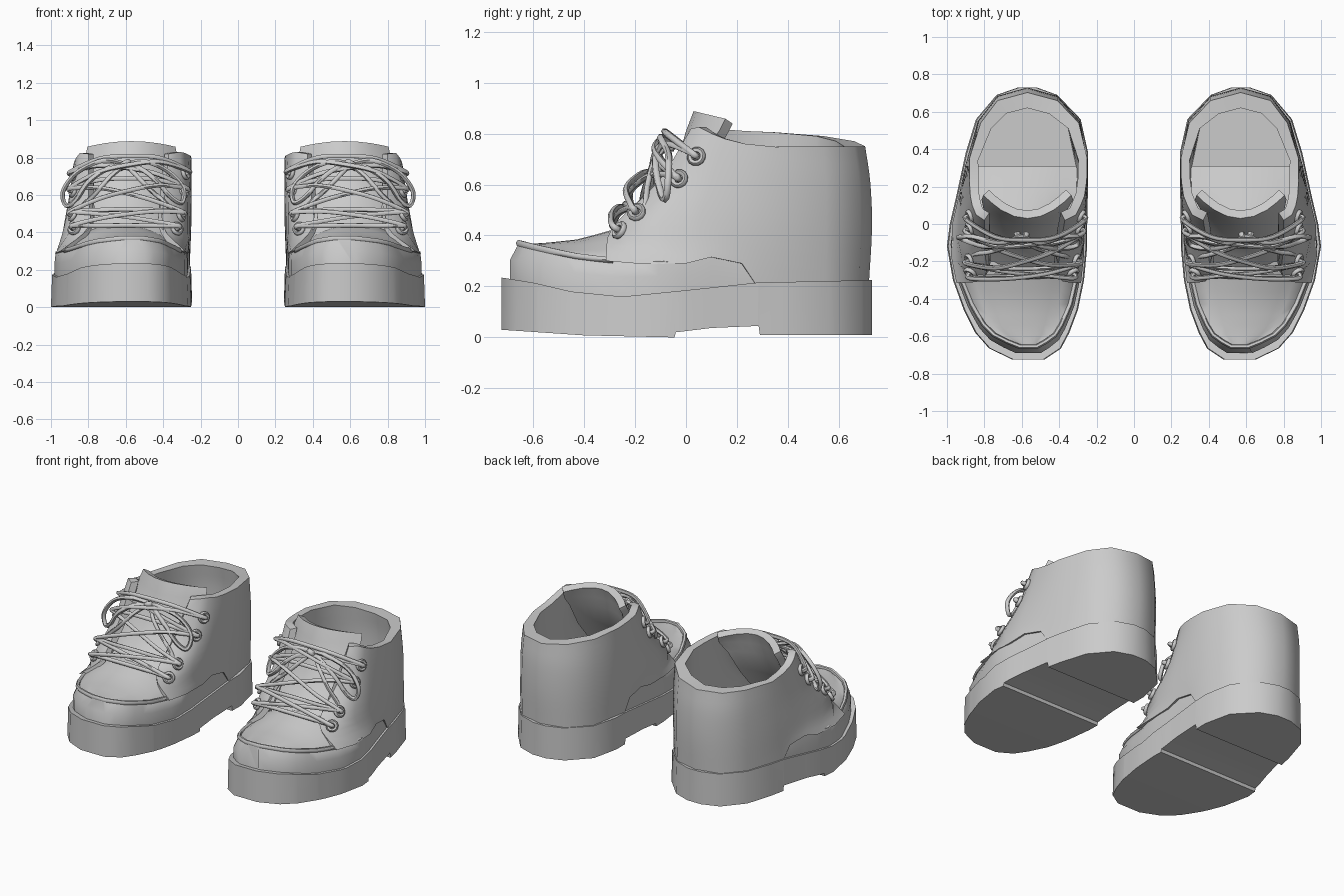
import bpy, bmesh, math
from mathutils import Vector

if "Cube" in bpy.data.objects:
    bpy.data.objects.remove(bpy.data.objects["Cube"])

grey = bpy.data.materials.new("boot_grey")
grey.diffuse_color = (0.6, 0.6, 0.6, 1)
grey.use_nodes = True
grey.node_tree.nodes["Principled BSDF"].inputs["Base Color"].default_value = grey.diffuse_color


def interp(table, y):
    """Piecewise linear lookup in rows of (y, value, ...)."""
    if y <= table[0][0]:
        return table[0][1:]
    for a, b in zip(table, table[1:]):
        if y <= b[0]:
            f = (y - a[0]) / (b[0] - a[0])
            return tuple(p + (q - p) * f for p, q in zip(a[1:], b[1:]))
    return table[-1][1:]


def catmull(pts, t):
    """Smooth path through pts, t from 0 to len(pts) - 1."""
    n = len(pts)
    i = min(int(t), n - 2)
    f = t - i
    p1, p2 = pts[i], pts[i + 1]
    p0 = pts[i - 1] if i else p1 * 2 - p2
    p3 = pts[i + 2] if i + 2 < n else p2 * 2 - p1
    return 0.5 * (2 * p1 + (p2 - p0) * f + (2 * p0 - 5 * p1 + 4 * p2 - p3) * f ** 2
                  + (3 * p1 - p0 - 3 * p2 + p3) * f ** 3)


def baked(ob):
    """Mesh of an object with its modifiers applied; removes the object."""
    bpy.context.view_layer.update()
    me = bpy.data.meshes.new_from_object(
        ob.evaluated_get(bpy.context.evaluated_depsgraph_get()))
    bpy.data.objects.remove(ob)
    return me


def finish(name, mesh, solid=0, angle=50):
    """Object with grey material, mirrored into a pair."""
    if solid:
        tmp = bpy.data.objects.new("tmp", mesh)
        bpy.context.collection.objects.link(tmp)
        m = tmp.modifiers.new("thickness", 'SOLIDIFY')
        m.thickness, m.offset = solid, -1
        mesh = baked(tmp)
    ob = bpy.data.objects.new(name, mesh)
    bpy.context.collection.objects.link(ob)
    mesh.materials.clear()
    mesh.materials.append(grey)
    ob.modifiers.new("pair", 'MIRROR').use_mirror_merge = False
    bpy.ops.object.select_all(action='DESELECT')
    bpy.context.view_layer.objects.active = ob
    ob.select_set(True)
    bpy.ops.object.shade_smooth_by_angle(angle=math.radians(angle))
    return ob


def loft(name, rows, closed=False, solid=0, angle=50):
    """Skin rows of points; closed rows get end caps."""
    bm = bmesh.new()
    vs = [[bm.verts.new(p) for p in r] for r in rows]
    n = len(rows[0])
    for a, b in zip(vs, vs[1:]):
        for i in range(n if closed else n - 1):
            j = (i + 1) % n
            bm.faces.new((a[i], b[i], b[j], a[j]))
    if closed:
        bm.faces.new(vs[0])
        bm.faces.new(vs[-1])
        bmesh.ops.recalc_face_normals(bm, faces=bm.faces)
    me = bpy.data.meshes.new(name)
    bm.to_mesh(me)
    bm.free()
    return finish(name, me, solid, angle)


def tube(name, pts, r, cyclic=False, steps=5):
    """Round cord through the given points."""
    pts = [Vector(p) for p in pts]
    if not cyclic:
        pts = [catmull(pts, k / steps) for k in range((len(pts) - 1) * steps + 1)]
    cu = bpy.data.curves.new(name, 'CURVE')
    cu.dimensions, cu.bevel_depth, cu.bevel_resolution = '3D', r, 1
    cu.use_fill_caps = True
    sp = cu.splines.new('POLY')
    sp.points.add(len(pts) - 1)
    for p, q in zip(sp.points, pts):
        p.co = (*q, 1)
    sp.use_cyclic_u = cyclic
    tmp = bpy.data.objects.new("tmp", cu)
    bpy.context.collection.objects.link(tmp)
    return finish(name, baked(tmp), angle=60)


# Footprint: y, inner x, outer x
PLAN = [(-.725, .48, .65), (-.665, .39, .775), (-.58, .345, .85), (-.46, .30, .91), (-.3, .267, .968),
        (-.12, .25, 1.0), (0, .25, .985), (.15, .247, .95), (.38, .245, .90),
        (.56, .285, .845), (.69, .41, .735), (.73, .52, .62)]
SOLE_TOP = [(-.725, .235), (-.6, .215), (-.45, .18), (-.25, .16), (0, .185), (.28, .215), (.73, .225)]
SOLE_LOW = [(-.725, .03), (-.4, .008), (-.045, 0), (-.04, .02), (.1, .037),
            (.285, .045), (.29, .01), (.73, .01)]

# Thick sole with arch notch
ys = sorted({r[0] for r in PLAN + SOLE_TOP + SOLE_LOW})
rows = []
for y in ys:
    a, b = interp(PLAN, y)
    zt, zb = interp(SOLE_TOP, y)[0], interp(SOLE_LOW, y)[0]
    rows.append([(a, y, zb), (b, y, zb), (b - .006, y, zt), (a + .006, y, zt)])
loft("sole", rows, True)

# Insole
rows = []
for y in (.2, .35, .5, .62, .68):
    a, b = interp(PLAN, y)
    rows.append([(a + .05, y, .17), (b - .05, y, .17), (b - .05, y, .25), (a + .05, y, .25)])
loft("insole", rows, True)

# Vamp: side wall, rim and domed top
RIM = [(-.69, .37), (-.6, .35), (-.45, .32), (-.3, .302), (0, .295), (.1, .315), (.31, .27)]
MID = [(-.69, .37), (-.6, .368), (-.43, .385), (-.3, .42), (-.2, .45), (.02, .40), (.31, .28)]
rows, rim_in, rim_out = [], [], []
for y in (-.69, -.66, -.62, -.56, -.5, -.44, -.37, -.29, -.2, -.11, 0, .1, .2, .31):
    a, b = interp(PLAN, y * 1.05 if y < 0 else y)
    a, b = a + .019, b - .019
    zs, zr, zm = interp(SOLE_TOP, y)[0] - .02, interp(RIM, y)[0], interp(MID, y)[0]
    back = y * (1 - .5 * max(0, zr - .27)) if y < 0 else y
    tip = .022 if y < -.25 else .006
    left = [(a, y, zs), (a, y, zs + (zr - zs) * .6), (a + tip, back, zr)]
    right = [(b, y, zs), (b, y, zs + (zr - zs) * .6), (b - tip, back, zr)]
    dome = []
    for k in range(1, 10):
        s = -1 + k / 5
        dome.append(((a + b) / 2 + s * ((b - a) / 2 - .03), back,
                     zr - .012 + (zm - zr + .012) * (1 - s * s) ** .8))
    rows.append(left + dome + right[::-1])
    if y < -.25:
        rim_in.append(left[2])
        rim_out.append(right[2])
loft("vamp", rows, True)
tube("vamp_rim", rim_in[::-1] + rim_out, .013, steps=1)

# Ankle quarters: four level curves (y, inner x, outer x, inner z, outer z)
yz0 = [(-.315, .30), (-.17, .288), (.0, .29), (.1, .315), (.22, .29), (.28, .20), (.55, .20), (.68, .20)]
base = [(y, interp(PLAN, y)[0] + .013, interp(PLAN, y)[1] - .013, z, z) for y, z in yz0]
base.append((.717, .57, .57, .20, .20))
low = [(-.29, .40, .80), (-.24, .31, .89), (-.1, .268, .93), (.05, .257, .932), (.18, .252, .92),
       (.32, .25, .90), (.55, .29, .835), (.685, .41, .73), (.73, .57, .57)]
mid = [(-.11, .39, .80), (-.06, .31, .865), (.02, .27, .895), (.1, .256, .90), (.2, .25, .90),
       (.33, .248, .89), (.55, .29, .83), (.68, .41, .73), (.723, .57, .57)]
top = [(.02, .37, .80, .82, .82), (.05, .31, .845, .83, .825), (.1, .285, .865, .825, .80),
       (.15, .265, .875, .815, .78), (.23, .253, .88, .81, .76), (.35, .25, .88, .805, .748),
       (.54, .295, .82, .79, .75), (.66, .41, .73, .77, .75), (.703, .57, .57, .75, .75)]
levels = [base, [r + (.43, .43) for r in low], [r + (.61, .61) for r in mid], top]


def column(i, side):
    return [Vector((lv[i][1 + side], lv[i][0], lv[i][3 + side])) for lv in levels]


cols = [column(i, 0) for i in range(9)] + [column(i, 1) for i in range(7, -1, -1)]
outer = [[catmull(c, k / 4) for k in range(13)] for c in cols]
walls = []
for i, c in enumerate(outer):
    # inner lining, thicker at the heel
    before, after = outer[max(i - 1, 0)], outer[min(i + 1, len(outer) - 1)]
    lining = []
    for k, p in enumerate(c):
        t = after[k] - before[k]
        depth = .048 + .035 * min(1, max(0, (p.y - .45) / .2))
        lining.append(p + Vector((t.y, -t.x, 0)).normalized() * depth)
    walls.append(c + lining[::-1])
loft("quarters", walls, True)

# Tongue: centre x, y, z, half width, wing sweep, wing drop
TONGUE = [(.60, -.28, .40, .20, .02, .06), (.60, -.165, .50, .21, .03, .05),
          (.595, -.08, .615, .215, .06, .03), (.58, -.02, .74, .225, .10, .0),
          (.57, .0, .81, .245, .13, .0), (.57, .03, .888, .235, .125, .03)]
rows = []
for x, y, z, w, sw, dr in TONGUE:
    rows.append([(x + w * s, y + sw * s * s, z - dr * s * s)
                 for s in (1, .85, .6, .3, 0, -.3, -.6, -.85, -1)])
loft("tongue", rows, solid=.045)


def on_flap(side, u, t):
    """Point and outward normal on the lacing flap."""
    def at(u, t):
        i = int(u)
        a, b = catmull(column(i, side), t), catmull(column(i + 1, side), t)
        return a.lerp(b, u - i)
    p = at(u, t)
    n = (at(u + .1, t) - p).cross(at(u, t + .1) - p).normalized()
    return p, (n if n.y < 0 else -n)


# Eyelets
eyes = [[], []]
for side in (0, 1):
    for u, t in ((.75, .92), (1.0, 1.35), (1.35, 2.05), (1.7, 2.5)):
        p, n = on_flap(side, u, t)
        e1 = n.orthogonal().normalized()
        e2 = n.cross(e1)
        ring = [p + n * .008 + (e1 * math.cos(k * math.tau / 12) + e2 * math.sin(k * math.tau / 12)) * .027
                for k in range(12)]
        tube("eyelet", ring, .012, True)
        eyes[side].append((p, n))


def lace(a, b, lift):
    """Cord from eyelet a to eyelet b, bowed over the tongue."""
    (p, n), (q, m) = a, b
    out = Vector((0, -.8, .6))
    tube("lace", [p - n * .01, p + n * .03 + out * .01, p.lerp(q, .22) + out * lift,
                  p.lerp(q, .5) + out * lift * 1.15, p.lerp(q, .78) + out * lift,
                  q + m * .03 + out * .01, q - m * .01], .0125)


# Laces: straight bar, then crossings
L, R = eyes
lace(L[0], R[0], .03)
for i in range(3):
    lace(L[i], R[i + 1], .045 + .035 * i)
    lace(R[i], L[i + 1], .065 + .035 * i)
lace(L[1], R[1], .05)
lace(L[2], R[2], .10)
lace(L[3], R[3], .14)

# Bow: knot, two loops and two loose ends
K = (.60, -.065, .765)
tube("bow_knot", [(.575, -.05, .75), (.59, -.09, .775), (.615, -.085, .76), (.625, -.045, .745)], .018)
tube("bow_loop_outer", [K, (.72, -.10, .785), (.86, -.07, .72), (.935, -.07, .62), (.92, -.08, .545),
                        (.87, -.10, .57), (.80, -.12, .67), (.70, -.11, .74), K], .0135)
tube("bow_loop_inner", [K, (.50, -.10, .78), (.38, -.07, .73), (.295, -.07, .64), (.30, -.11, .56),
                        (.36, -.13, .59), (.44, -.13, .68), (.52, -.11, .74), K], .0135)
tube("bow_end_outer", [K, (.68, -.12, .70), (.77, -.15, .60), (.85, -.16, .52), (.89, -.18, .44)], .0125)
tube("bow_end_inner", [K, (.54, -.12, .70), (.46, -.15, .62), (.38, -.17, .55), (.33, -.18, .47)], .0125)
